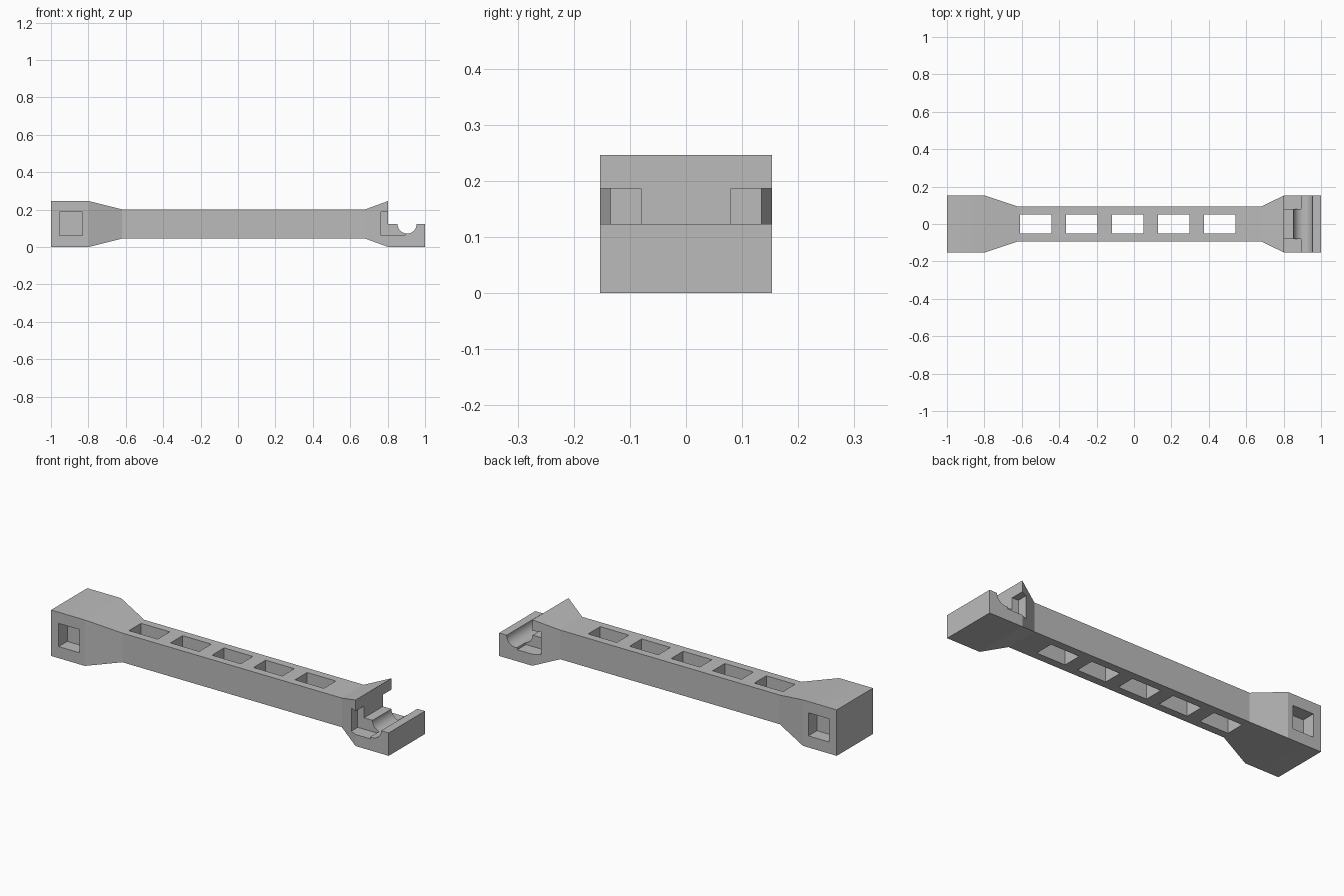
import bpy, math

cube = bpy.data.objects.get("Cube")
if cube:
    bpy.data.objects.remove(cube, do_unlink=True)

grey = bpy.data.materials.new("mid_grey")
grey.use_nodes = True
colour = (0.5, 0.5, 0.5, 1)
grey.diffuse_color = colour
grey.node_tree.nodes["Principled BSDF"].inputs["Base Color"].default_value = colour

MID = 0.123        # height of the long axis
END_W, END_H = 0.153, 0.123    # half sizes of the end blocks
BAR_W, BAR_H = 0.093, 0.078    # half sizes of the slim bar

# Handle body: rectangular sections lofted along x
stations = [(-1, END_W, END_H), (-0.8, END_W, END_H), (-0.62, BAR_W, BAR_H),
            (0.68, BAR_W, BAR_H), (0.803, END_W, END_H), (1, END_W, END_H)]
verts, faces = [], [(0, 1, 2, 3)]
for x, w, h in stations:
    verts += [(x, sy * w, MID + sz * h) for sy, sz in ((-1, -1), (1, -1), (1, 1), (-1, 1))]
for s in range(len(stations) - 1):
    for k in range(4):
        a, b = 4 * s + k, 4 * s + (k + 1) % 4
        faces.append((a, a + 4, b + 4, b))
last = len(verts) - 4
faces.append((last + 3, last + 2, last + 1, last))
mesh = bpy.data.meshes.new("handle_body")
mesh.from_pydata(verts, [], faces)
body = bpy.data.objects.new("handle_body", mesh)
bpy.context.collection.objects.link(body)
mesh.materials.append(grey)


def cut(cutter):
    """Subtract the cutter from the body and remove it."""
    cutter.hide_render = True
    cutter.data.materials.append(grey)
    bpy.ops.object.select_all(action="DESELECT")
    bpy.context.view_layer.objects.active = body
    body.select_set(True)
    mod = body.modifiers.new("cut", "BOOLEAN")
    mod.operation = "DIFFERENCE"
    mod.solver = "EXACT"
    mod.object = cutter
    bpy.ops.object.modifier_apply(modifier=mod.name)
    bpy.data.objects.remove(cutter, do_unlink=True)


def cut_box(x0, x1, y0, y1, z0, z1):
    bpy.ops.mesh.primitive_cube_add(
        size=1, location=((x0 + x1) / 2, (y0 + y1) / 2, (z0 + z1) / 2))
    box = bpy.context.object
    box.scale = (x1 - x0, y1 - y0, z1 - z0)
    bpy.context.view_layer.update()
    cut(box)


# Five slots through the bar
for i in range(5):
    x = -0.525 + 0.246 * i
    cut_box(x - 0.085, x + 0.085, -0.051, 0.051, -0.1, 0.4)

# Open step at the right end
cut_box(0.803, 1.1, -0.3, 0.3, MID, 0.4)

# Square side pockets at both ends
for x0, x1 in ((-0.955, -0.832), (0.765, 0.892)):
    for y0, y1 in ((-0.3, -0.08), (0.08, 0.3)):
        cut_box(x0, x1, y0, y1, 0.062, 0.186)

# Half-round groove across the step
bpy.ops.mesh.primitive_cylinder_add(vertices=64, radius=0.051, depth=0.8,
                                    location=(0.904, 0, MID),
                                    rotation=(math.pi / 2, 0, 0))
groove = bpy.context.object
bpy.context.view_layer.update()
cut(groove)

# Every face shares the one grey
for p in body.data.polygons:
    p.material_index = 0
bpy.context.view_layer.objects.active = body
body.select_set(True)
bpy.ops.object.shade_smooth_by_angle(angle=math.radians(15))
